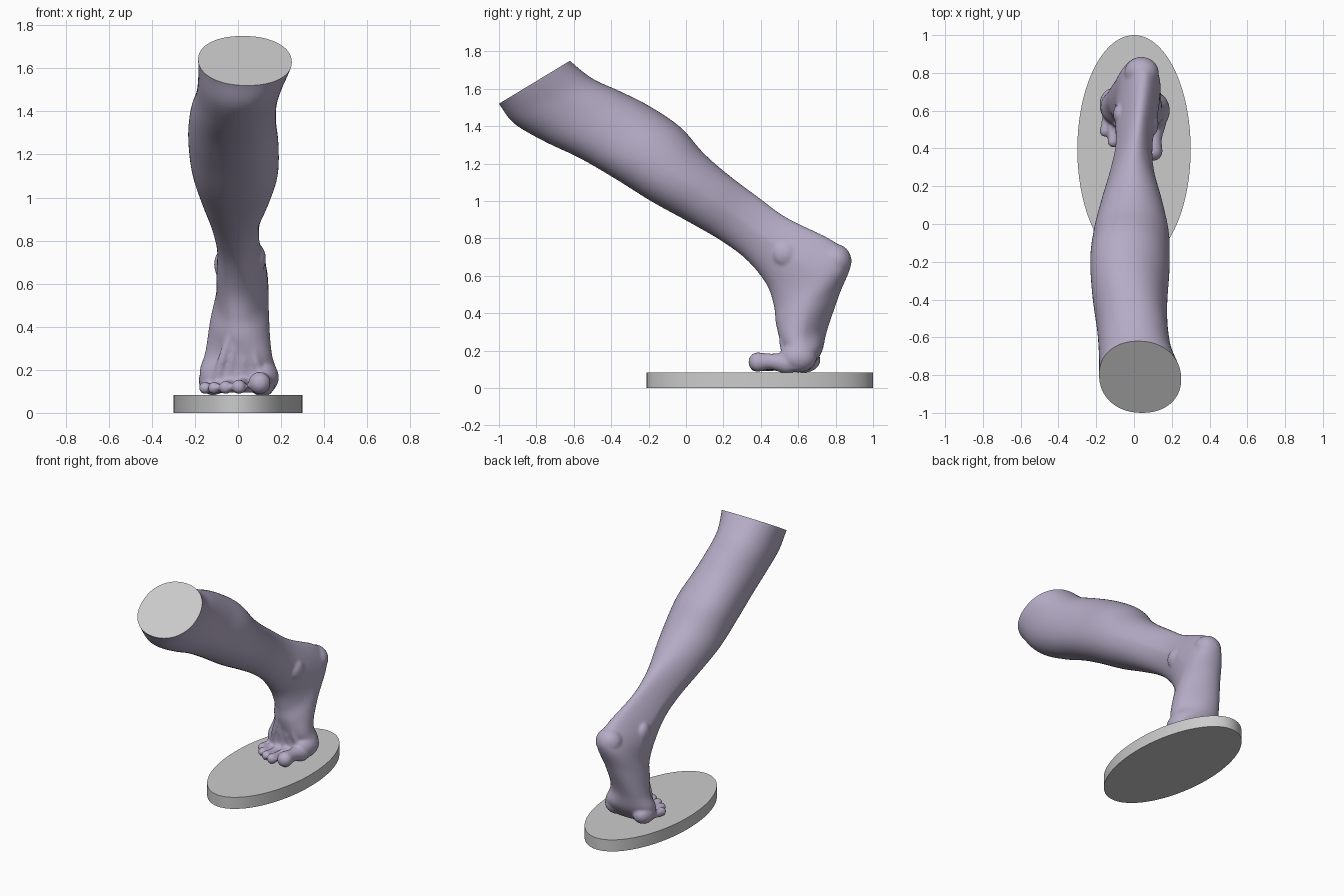
import bpy, bmesh, math
from mathutils import Vector, Matrix

if "Cube" in bpy.data.objects:
    bpy.data.objects.remove(bpy.data.objects["Cube"])

# Leg cross-sections: back y,z | front y,z | x min,max | back pinch | sideways lean of the back
RINGS = [
    (-0.70, 1.84, -1.07, 1.62, -0.19, 0.28, 0.0, 0.0),
    (-0.62, 1.75, -1.00, 1.52, -0.185, 0.25, 0.0, -0.01),
    (-0.50, 1.655, -0.92, 1.415, -0.185, 0.205, 0.0, -0.01),
    (-0.36, 1.59, -0.76, 1.32, -0.195, 0.18, 0.0, -0.01),
    (-0.20, 1.51, -0.57, 1.23, -0.22, 0.175, 0.0, -0.02),
    (-0.03, 1.395, -0.38, 1.12, -0.23, 0.187, 0.0, -0.02),
    (0.09, 1.26, -0.18, 0.995, -0.215, 0.185, 0.1, -0.01),
    (0.22, 1.145, 0.02, 0.885, -0.175, 0.15, 0.15, 0.0),
    (0.38, 1.025, 0.20, 0.78, -0.125, 0.105, 0.3, 0.01),
    (0.54, 0.91, 0.33, 0.68, -0.095, 0.10, 0.4, 0.02),
    (0.78, 0.79, 0.43, 0.555, -0.095, 0.13, 0.3, 0.03),
    (0.885, 0.69, 0.47, 0.44, -0.10, 0.14, 0.05, 0.02),
    (0.82, 0.50, 0.48, 0.35, -0.13, 0.145, 0.15, -0.01),
    (0.755, 0.31, 0.50, 0.26, -0.15, 0.15, 0.2, -0.04),
    (0.725, 0.19, 0.51, 0.19, -0.178, 0.18, 0.0, 0.0),
    (0.66, 0.095, 0.50, 0.095, -0.15, 0.16, 0.0, 0.0),
]


def spline(rows, steps):
    """Catmull-Rom interpolation of parameter rows."""
    out = []
    for i in range(len(rows) - 1):
        a, b, c, d = (rows[max(0, min(len(rows) - 1, i + k))] for k in (-1, 0, 1, 2))
        for s in range(steps):
            t = s / steps
            out.append([0.5 * (2 * q + (r - p) * t + (2 * p - 5 * q + 4 * r - w) * t * t
                               + (3 * q - p - 3 * r + w) * t ** 3)
                        for p, q, r, w in zip(a, b, c, d)])
    return out + [list(rows[-1])]


def loft(bm, rows, sides=48):
    loops = []
    for by, bz, fy, fz, x0, x1, pinch, lean in rows:
        loop = []
        for k in range(sides):
            t = 2 * math.pi * k / sides
            c, s = (math.copysign(abs(v) ** 0.93, v) for v in (math.cos(t), math.sin(t)))
            x = (x0 + x1) / 2 + (x1 - x0) / 2 * s * (1 - pinch * max(c, 0)) + lean * c
            loop.append(bm.verts.new((x, (by + fy) / 2 + (by - fy) / 2 * c,
                                      (bz + fz) / 2 + (bz - fz) / 2 * c)))
        loops.append(loop)
    for a, b in zip(loops, loops[1:]):
        for k in range(sides):
            n = (k + 1) % sides
            bm.faces.new((a[k], a[n], b[n], b[k]))
    bm.faces.new(loops[0])
    bm.faces.new(loops[-1])


def blob(bm, centre, size):
    bmesh.ops.create_uvsphere(bm, u_segments=20, v_segments=12, radius=1,
                              matrix=Matrix.Translation(centre) @ Matrix.Diagonal((*size, 1)))


def chain(bm, points):
    """Tapered limb: overlapping spheres along (x, y, z, radius) points."""
    for x, y, z, r in spline(points, 7):
        blob(bm, (x, y, z), (r, r, r))


def add_object(name, bm):
    mesh = bpy.data.meshes.new(name)
    bm.to_mesh(mesh)
    bm.free()
    ob = bpy.data.objects.new(name, mesh)
    bpy.context.collection.objects.link(ob)
    bpy.context.view_layer.objects.active = ob
    return ob


def smooth(ob, degrees=40):
    bpy.ops.object.select_all(action='DESELECT')
    ob.select_set(True)
    bpy.context.view_layer.objects.active = ob
    bpy.ops.object.shade_smooth_by_angle(angle=math.radians(degrees))


# Oval base
bm = bmesh.new()
bmesh.ops.create_cone(bm, cap_ends=True, segments=96, radius1=1, radius2=1, depth=0.082,
                      matrix=Matrix.Translation((0, 0.395, 0.041)) @ Matrix.Diagonal((0.3, 0.605, 1, 1)))
smooth(add_object("oval_base", bm))

# Leg and foot body
bm = bmesh.new()
loft(bm, spline(RINGS, 6))

# Ankle bones, heel pad, ball pads
blob(bm, (0.085, 0.53, 0.715), (0.045, 0.07, 0.07))
blob(bm, (-0.075, 0.58, 0.69), (0.036, 0.055, 0.065))
blob(bm, (0.04, 0.80, 0.68), (0.092, 0.085, 0.09))
blob(bm, (0.11, 0.60, 0.165), (0.08, 0.10, 0.082))
blob(bm, (-0.115, 0.63, 0.15), (0.068, 0.09, 0.068))

# Toes: root x, tip x, tip y, tip radius
TOES = [(0.115, 0.100, 0.385, 0.052), (0.03, 0.004, 0.375, 0.034), (-0.035, -0.058, 0.40, 0.031),
        (-0.09, -0.112, 0.435, 0.029), (-0.135, -0.153, 0.49, 0.029)]
for rx, tx, ty, r in TOES:
    root = max(0.54, ty + 0.10)
    z = 0.084 + r
    chain(bm, [(rx, root, 0.132, r * 1.1),
               (rx * 0.4 + tx * 0.6, ty + 0.07, z + 0.006, r * 0.82),
               (tx, ty, z + 0.003, r)])

# Tendons fanning over the instep
for rx in (0.10, 0.03, -0.035, -0.09):
    chain(bm, [(rx, 0.54, 0.17, 0.028), (rx * 0.8, 0.52, 0.25, 0.022), (rx * 0.5 + 0.01, 0.51, 0.36, 0.02)])

# Fuse everything into one skin
leg = add_object("leg_and_foot", bm)
mod = leg.modifiers.new("fuse", 'REMESH')
mod.mode, mod.voxel_size = 'VOXEL', 0.0085
mod = leg.modifiers.new("soften", 'SMOOTH')
mod.factor, mod.iterations = 0.5, 6
fused = bpy.data.meshes.new_from_object(leg.evaluated_get(bpy.context.evaluated_depsgraph_get()))
leg.modifiers.clear()
leg.data = fused

# Flat cut below the knee
bm = bmesh.new()
bm.from_mesh(fused)
cut = bmesh.ops.bisect_plane(bm, geom=bm.verts[:] + bm.edges[:] + bm.faces[:], dist=1e-5,
                             plane_co=(0, -1.0, 1.52), plane_no=Vector((0, -0.23, 0.38)).normalized(),
                             clear_outer=True)
rim = [e for e in cut["geom_cut"] if isinstance(e, bmesh.types.BMEdge)]
cap = bmesh.ops.contextual_create(bm, geom=rim)["faces"]
bm.to_mesh(fused)
cap_ids = [f.index for f in bm.faces if f.material_index] if not cap else []
for f in cap:
    f.material_index = 1
bm.normal_update()
bm.to_mesh(fused)
bm.free()

# Skin and cut-face colours
for name, colour in (("skin", (0.46, 0.41, 0.56, 1)), ("cut_grey", (0.8, 0.8, 0.8, 1))):
    mat = bpy.data.materials.new(name)
    mat.diffuse_color = colour
    mat.use_nodes = True
    mat.node_tree.nodes["Principled BSDF"].inputs["Base Color"].default_value = mat.diffuse_color
    fused.materials.append(mat)
smooth(leg)
